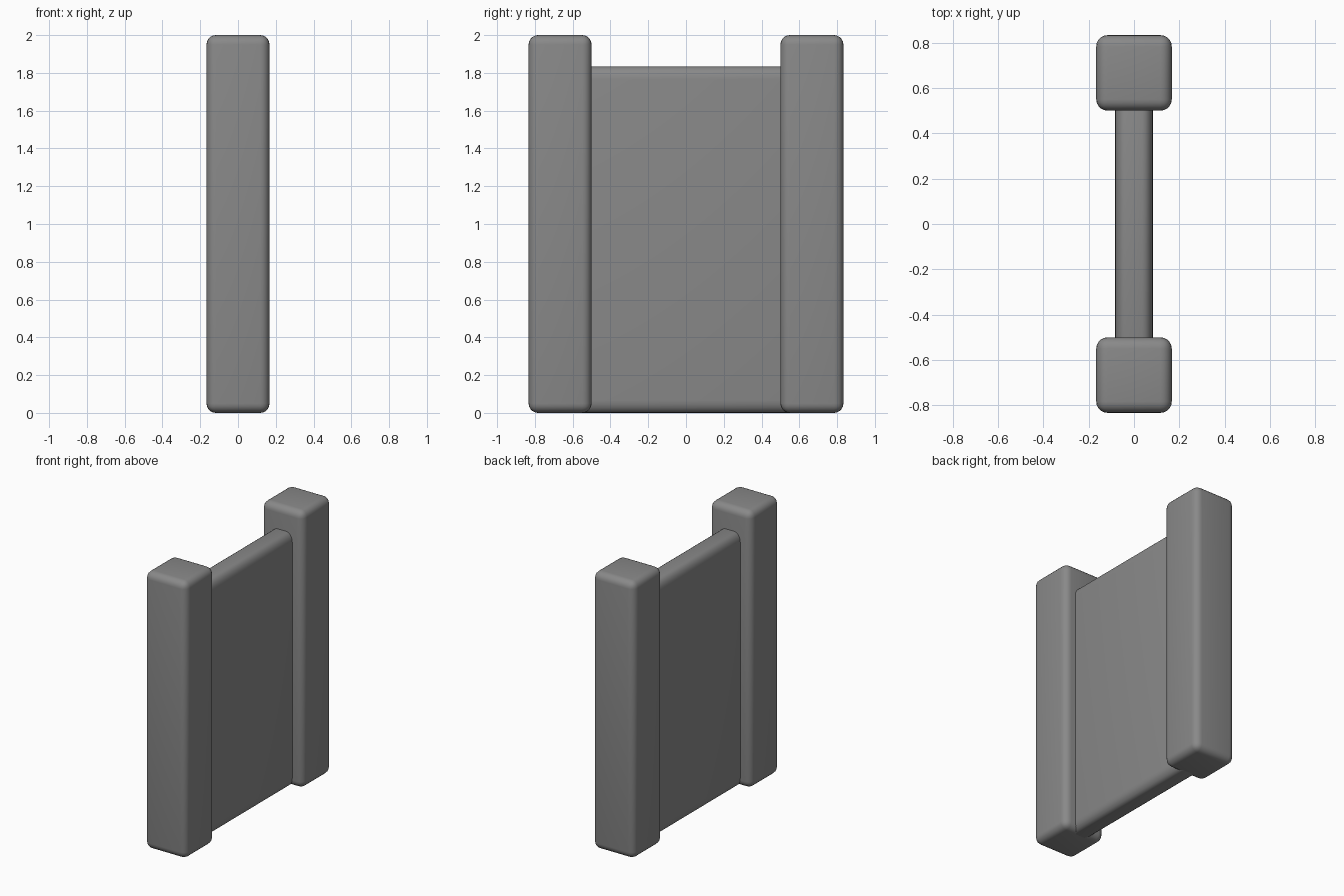
import bpy, math

if "Cube" in bpy.data.objects:
    bpy.data.objects.remove(bpy.data.objects["Cube"])

grey = bpy.data.materials.new("grey_stone")
grey.diffuse_color = (0.25, 0.25, 0.25, 1)
grey.use_nodes = True
grey.node_tree.nodes["Principled BSDF"].inputs["Base Color"].default_value = grey.diffuse_color


def rounded_box(name, centre, size, radius, z_stretch=1.0):
    """Box with rounded edges; z_stretch elongates the rounding in height."""
    bpy.ops.mesh.primitive_cube_add(size=1, location=centre)
    ob = bpy.context.object
    ob.name = name
    ob.scale = (size[0], size[1], size[2] / z_stretch)
    bpy.ops.object.transform_apply(location=False, rotation=False, scale=True)
    bev = ob.modifiers.new("rounding", 'BEVEL')
    bev.width = radius
    bev.segments = 5
    bev.limit_method = 'NONE'
    bpy.ops.object.modifier_apply(modifier=bev.name)
    ob.scale = (1, 1, z_stretch)
    bpy.ops.object.transform_apply(location=False, rotation=False, scale=True)
    bpy.ops.object.shade_smooth_by_angle(angle=math.radians(35))
    ob.data.materials.append(grey)
    return ob


# Two tall end posts
for side, label in ((-1, "front"), (1, "back")):
    rounded_box(label + "_post", (0, side * 0.6667, 1), (0.3333, 0.3333, 2), 0.05)

# Thinner wall panel, its ends buried in the posts
rounded_box("wall_panel", (0, 0, 0.9167), (0.1667, 1.2, 1.8333), 0.048, 1.4)
